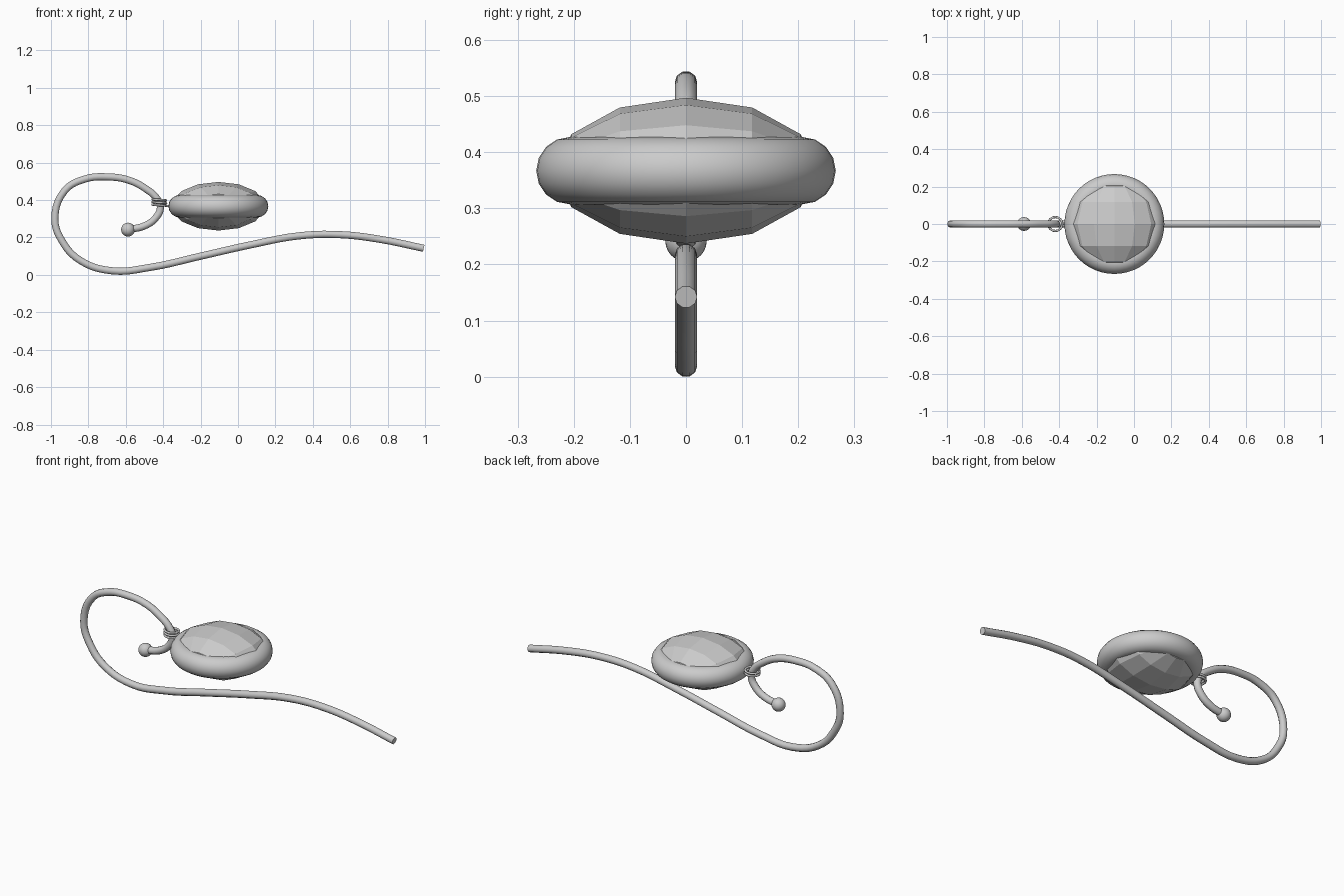
import bpy, math
from mathutils import Matrix

if "Cube" in bpy.data.objects:
    bpy.data.objects.remove(bpy.data.objects["Cube"])

CENTRE = (-0.105, 0, 0.367)


def wire(name, pts, radius, res=5, kind='AUTO'):
    """Round wire through the points, turned into a mesh."""
    cu = bpy.data.curves.new(name, 'CURVE')
    cu.dimensions = '3D'
    cu.bevel_depth = radius
    cu.bevel_resolution = 3
    cu.resolution_u = res
    cu.use_fill_caps = True
    sp = cu.splines.new('BEZIER')
    sp.bezier_points.add(len(pts) - 1)
    for bp, p in zip(sp.bezier_points, pts):
        bp.co = p
        bp.handle_left_type = bp.handle_right_type = kind
    ob = bpy.data.objects.new(name, cu)
    bpy.context.collection.objects.link(ob)
    bpy.ops.object.select_all(action='DESELECT')
    ob.select_set(True)
    bpy.context.view_layer.objects.active = ob
    bpy.ops.object.convert(target='MESH')
    bpy.ops.object.shade_smooth_by_angle(angle=math.radians(50))
    return bpy.context.object


# Long hook stem curling into an open loop
path = [(0.993, 0.142), (0.76, 0.19), (0.545, 0.215), (0.33, 0.209),
        (0.065, 0.16), (-0.2, 0.1), (-0.47, 0.04), (-0.675, 0.022),
        (-0.845, 0.078), (-0.94, 0.18), (-0.979, 0.3), (-0.925, 0.452),
        (-0.82, 0.512), (-0.7, 0.524), (-0.58, 0.505), (-0.49, 0.458),
        (-0.435, 0.41), (-0.415, 0.36), (-0.44, 0.305), (-0.5, 0.262),
        (-0.588, 0.242)]
wire("hook_wire", [(x, 0, z) for x, z in path], 0.02)

# Ball tip
bpy.ops.mesh.primitive_uv_sphere_add(segments=20, ring_count=12, radius=0.037,
                                     location=(-0.588, 0, 0.242))
bpy.context.object.name = "ball_tip"
bpy.ops.object.shade_smooth()

# Thin coil tying the pendant to the hook
coil = []
turns, n = 2.5, 20
for i in range(n + 1):
    a = math.pi + 2 * math.pi * turns * i / n
    coil.append((-0.421 + 0.037 * math.cos(a), 0.037 * math.sin(a),
                 0.405 - 0.036 * i / n))
coil.append((-0.355, 0, 0.367))
wire("link_coil", coil, 0.006, 3)

# Smooth rim round the stone
bpy.ops.mesh.primitive_torus_add(major_radius=0.207, minor_radius=0.06,
                                 major_segments=48, minor_segments=16,
                                 location=CENTRE)
bpy.context.object.name = "pendant_rim"
bpy.ops.object.shade_smooth()

# Flat-faceted stone: squashed low-poly sphere with its poles along y
bpy.ops.mesh.primitive_uv_sphere_add(segments=14, ring_count=6, radius=1)
stone = bpy.context.object
stone.name = "faceted_stone"
me = stone.data
me.transform(Matrix.Rotation(math.pi / 2, 4, 'X'))
# put a facet edge exactly at the top
top = max((v.co for v in me.vertices), key=lambda c: c.z)
me.transform(Matrix.Rotation(-math.atan2(top.x, top.z), 4, 'Y'))
# even count of segments keeps top and bottom alike
me.transform(Matrix.Diagonal((0.252, 0.236, 0.13, 1)))
stone.location = CENTRE
bpy.ops.object.shade_flat()
